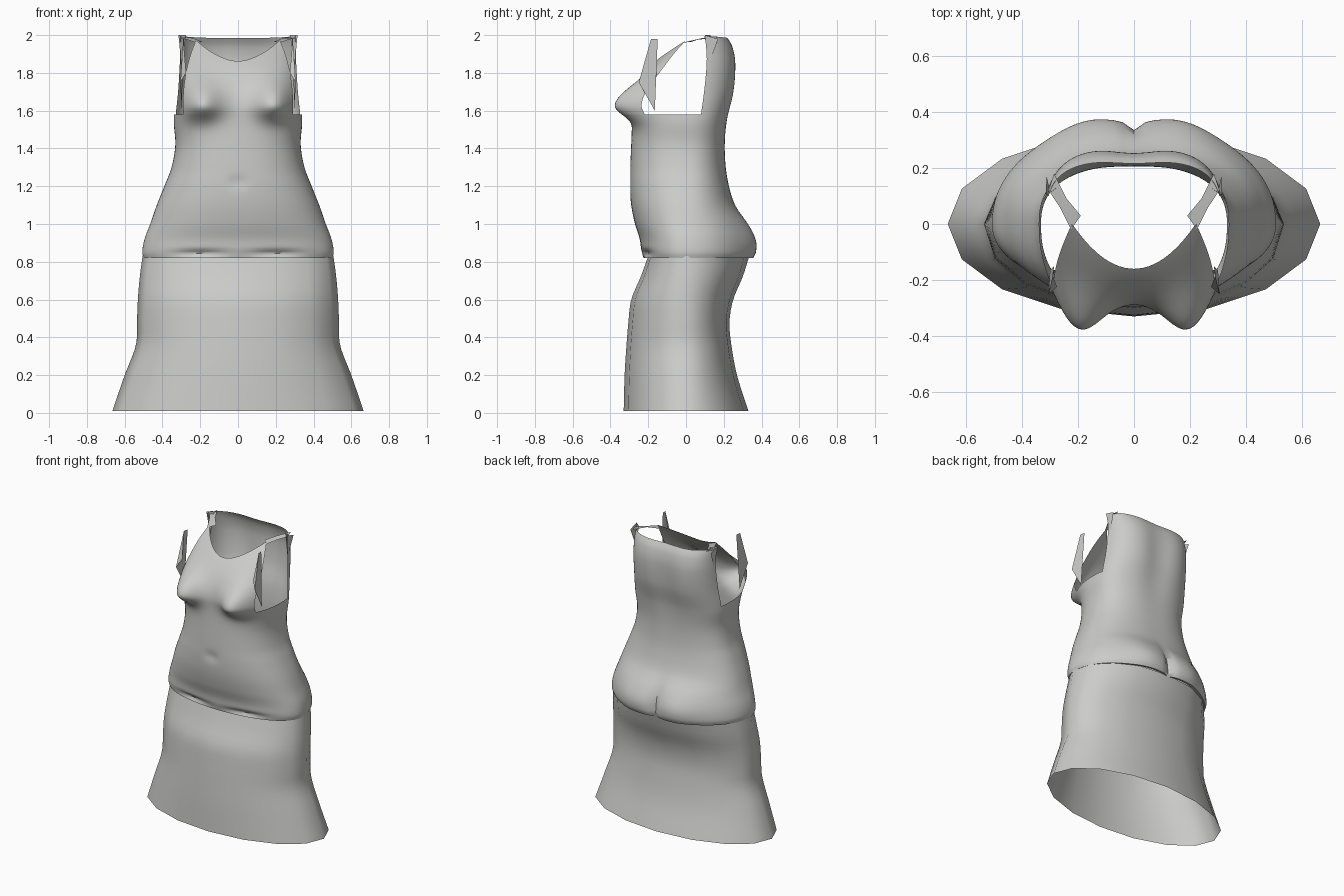
import bpy, math
from math import sin, cos, exp, pi

if "Cube" in bpy.data.objects:
    bpy.data.objects.remove(bpy.data.objects["Cube"])

fabric = bpy.data.materials.new("pale_grey_fabric")
fabric.diffuse_color = (0.6, 0.6, 0.585, 1)
fabric.use_nodes = True
fabric.node_tree.nodes["Principled BSDF"].inputs["Base Color"].default_value = fabric.diffuse_color


def make(name, verts, faces, angle=60):
    me = bpy.data.meshes.new(name)
    me.from_pydata(verts, [], faces)
    me.materials.append(fabric)
    ob = bpy.data.objects.new(name, me)
    bpy.context.collection.objects.link(ob)
    bpy.ops.object.select_all(action='DESELECT')
    ob.select_set(True)
    bpy.context.view_layer.objects.active = ob
    bpy.ops.object.shade_smooth_by_angle(angle=math.radians(angle))
    return ob


def profile(keys, z):
    """Smooth interpolation of rows (z, half width, front depth, back depth, roundness)."""
    i = 0
    while i < len(keys) - 2 and z > keys[i + 1][0]:
        i += 1
    a, b = keys[i], keys[i + 1]
    p, q = keys[max(i - 1, 0)], keys[min(i + 2, len(keys) - 1)]
    h = b[0] - a[0]
    t = (z - a[0]) / h
    out = []
    for k in range(1, 5):
        m0 = (b[k] - p[k]) / (b[0] - p[0]) * h
        m1 = (q[k] - a[k]) / (q[0] - a[0]) * h
        out.append((2*t**3 - 3*t*t + 1)*a[k] + (t**3 - 2*t*t + t)*m0
                   + (3*t*t - 2*t**3)*b[k] + (t**3 - t*t)*m1)
    return out


def ring_point(keys, ang, z):
    w, f, b, n = profile(keys, z)
    c, s = cos(ang), sin(ang)
    x = math.copysign(abs(c) ** (2/n), c) * w
    y = math.copysign(abs(s) ** (2/n), s) * (b if s > 0 else f)
    return x, y


def g(d, s):
    return exp(-(d / s) ** 2 / 2)


def shape(x, y, z):
    """Add body forms to a surface point."""
    if y < 0:
        bust = g(abs(x) - 0.2, 0.075) * g(z - 1.63, 0.055 if z < 1.63 else 0.095)
        y -= 0.125 * bust * min(1, -y / 0.15)
        y += 0.012 * g(x, 0.025) * g(z - 1.22, 0.025)
        y += 0.022 * g(abs(x) - 0.2, 0.09) * g(z - 0.845, 0.012)
    else:
        seat = g(z - 0.9, 0.09)
        y += seat * (0.03 * g(abs(x) - 0.17, 0.1) - 0.03 * g(x, 0.02)) * min(1, y / 0.1)
        y -= 0.02 * g(x, 0.07) * g(z - 1.75, 0.2)
    return x, y, z


def strip(rows, closed):
    n = len(rows[0])
    verts = [p for r in rows for p in r]
    faces = [(i*n + j, i*n + (j+1) % n, (i+1)*n + (j+1) % n, (i+1)*n + j)
             for i in range(len(rows) - 1) for j in range(n if closed else n - 1)]
    return verts, faces


# skirt: wide oval hem, narrow knees, tucked under the bodice
SKIRT = [(0.01, 0.665, 0.33, 0.33, 2), (0.2, 0.60, 0.325, 0.27, 2), (0.36, 0.54, 0.315, 0.24, 2.1),
         (0.48, 0.535, 0.305, 0.23, 2.1), (0.6, 0.53, 0.29, 0.25, 2.1),
         (0.72, 0.52, 0.24, 0.30, 2.1), (0.83, 0.505, 0.20, 0.335, 2.1)]
SIDES = 16
rows = []
for i in range(21):
    z = 0.01 + 0.82 * i / 20
    rows.append([(*ring_point(SKIRT, 2*pi*j/SIDES, z), z) for j in range(SIDES)])
make("skirt", *strip(rows, True))

# bodice: torso tube up to the armholes
BODY = [(0.82, 0.50, 0.225, 0.345, 2.15), (0.85, 0.507, 0.235, 0.355, 2.15), (0.92, 0.495, 0.245, 0.35, 2.15),
        (1.0, 0.465, 0.27, 0.32, 2.2), (1.1, 0.43, 0.29, 0.26, 2.25), (1.2, 0.39, 0.297, 0.228, 2.3),
        (1.3, 0.352, 0.295, 0.212, 2.35), (1.42, 0.332, 0.29, 0.21, 2.4), (1.55, 0.34, 0.285, 0.225, 2.5),
        (1.7, 0.325, 0.28, 0.262, 2.7), (1.85, 0.315, 0.26, 0.27, 3), (1.94, 0.312, 0.25, 0.252, 3.1),
        (1.99, 0.312, 0.25, 0.222, 3.2)]
N, ARM_Z = 96, 1.58
step = 2 * pi / N
rows = []
# hem folded inward
rows.append([(x * 0.96, y * 0.93, 0.828) for x, y, z in
             (shape(*ring_point(BODY, j*step, 0.82), 0.82) for j in range(N))])
for i in range(65):
    z = 0.82 + (ARM_Z - 0.82) * i / 64
    rows.append([shape(*ring_point(BODY, j*step, z), z) for j in range(N)])
make("bodice", *strip(rows, True))

# back panel: rises to a nearly straight top edge
rows = []
for i in range(25):
    z = ARM_Z + (1.985 - ARM_Z) * i / 24
    row = []
    for j in range(4, N//2 - 3):
        x, y, _ = shape(*ring_point(BODY, j*step, z), z)
        row.append((x, y, z + 0.01 * (abs(x) / 0.3) ** 4 * i / 24))
    rows.append(row)
make("back_panel", *strip(rows, False))

# front panel: leans back to a scooped neckline
rows = []
for i in range(25):
    v = i / 24
    row = []
    for j in range(N//2 + 9, N - 8):
        x0, y0 = ring_point(BODY, j*step, ARM_Z)
        t = min(1, abs(x0) / 0.29)
        top_y = -0.16 + 0.16 * t * t
        z = ARM_Z + (1.862 + 0.11 * t ** 1.8 - ARM_Z) * v
        x = x0 * (1 - 0.24 * v ** 2.5)
        y = y0 + (top_y - y0) * v ** 2.2
        w = 0.125 * g(abs(x) - 0.2, 0.075) * g(z - 1.63, 0.055 if z < 1.63 else 0.095)
        row.append((x, y - w * (1 - v ** 3) * min(1, -y0 / 0.15), z))
    rows.append(row)
make("front_panel", *strip(rows, False))

# shoulder straps and pointed armhole flaps, mirrored
for side, s in (("left", -1), ("right", 1)):
    pts = [(0.19, 0.03, 1.965), (0.225, -0.02, 1.96), (0.24, 0.09, 1.985),
           (0.265, 0.06, 1.975), (0.285, 0.18, 1.99), (0.305, 0.12, 1.985)]
    order = [(0, 1, 3, 2), (2, 3, 5, 4)]
    if s < 0:
        order = [f[::-1] for f in order]
    make(side + "_shoulder_strap", [(s*x, y, z) for x, y, z in pts], order)

    pts = [(0.30, -0.165, 1.60), (0.305, -0.25, 1.75), (0.285, -0.15, 1.98),
           (0.29, -0.185, 1.98), (0.275, -0.225, 1.80)]
    order = [(0, 2, 3, 1), (1, 3, 4)]
    if s < 0:
        order = [f[::-1] for f in order]
    make(side + "_armhole_flap", [(s*x, y, z) for x, y, z in pts], order)
    # small pointed seam corner at the back of the shoulder
    pts = [(0.30, 0.12, 1.84), (0.312, 0.17, 1.98), (0.315, 0.10, 2.0), (0.275, 0.13, 2.0)]
    order = [(0, 1, 2), (0, 2, 3)]
    make(side + "_shoulder_corner", [(s*x, y, z) for x, y, z in pts], order)
